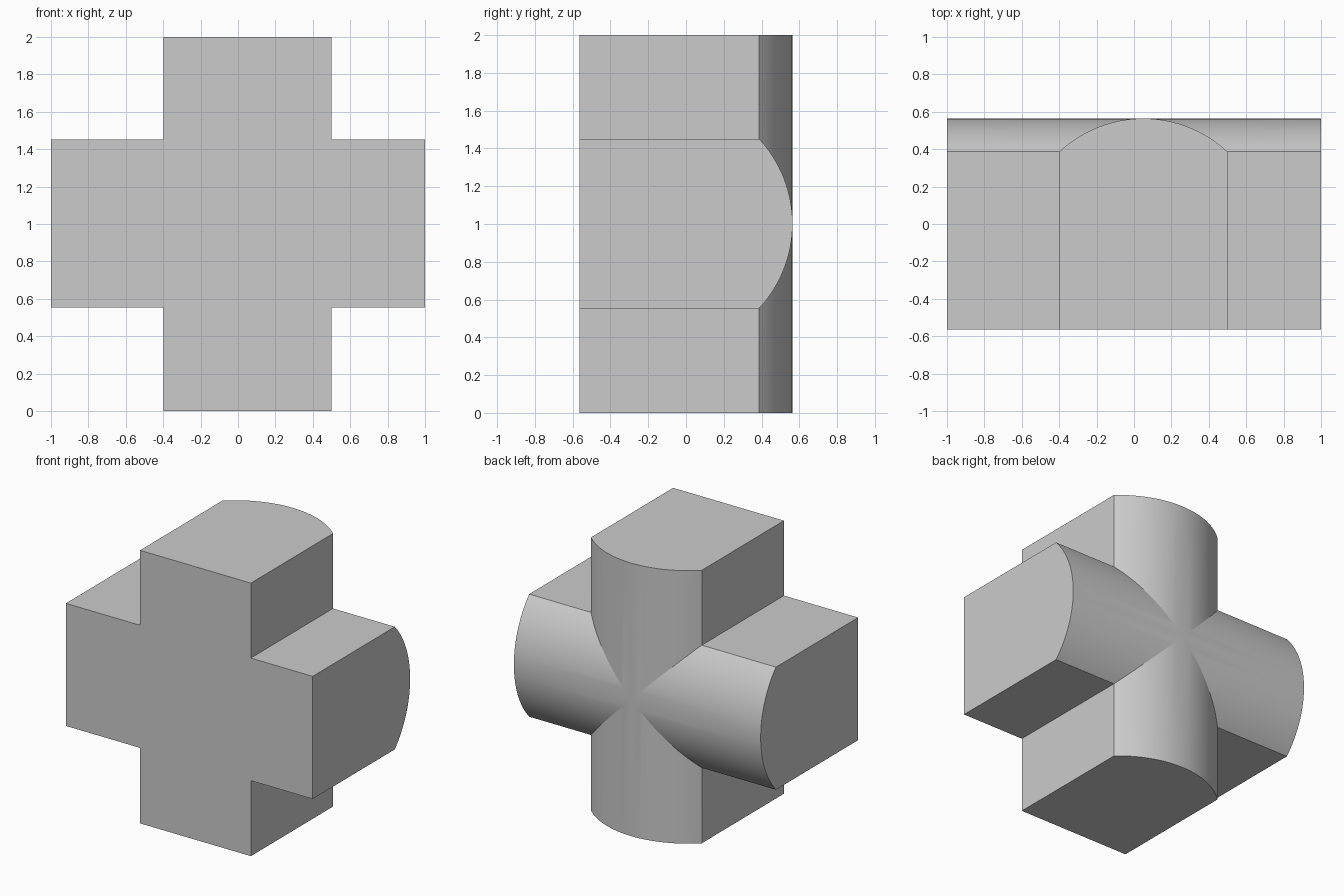
import bpy, bmesh, math

if "Cube" in bpy.data.objects:
    bpy.data.objects.remove(bpy.data.objects["Cube"])

HALF, MID_X, MID_Z = 0.449, 0.05, 1.002   # bar half width and bar centre lines
FRONT, SHOULDER, CROWN = -0.564, 0.387, 0.564
SEGMENTS = 32


def bar_profile():
    """Flat front and sides with a shallow arched back, as (across, depth)."""
    sag = CROWN - SHOULDER
    radius = (HALF ** 2 + sag ** 2) / (2 * sag)
    sweep = math.asin(HALF / radius)
    points = [(-HALF, FRONT), (HALF, FRONT)]
    for i in range(SEGMENTS + 1):
        a = sweep * (1 - 2 * i / SEGMENTS)
        points.append((radius * math.sin(a), CROWN - radius + radius * math.cos(a)))
    return points


def make_bar(name, place, length_vector):
    bm = bmesh.new()
    face = bm.faces.new([bm.verts.new(place(a, d)) for a, d in bar_profile()])
    new = bmesh.ops.extrude_face_region(bm, geom=[face])["geom"]
    verts = [g for g in new if isinstance(g, bmesh.types.BMVert)]
    bmesh.ops.translate(bm, verts=verts, vec=length_vector)
    bmesh.ops.recalc_face_normals(bm, faces=bm.faces)
    mesh = bpy.data.meshes.new(name)
    bm.to_mesh(mesh)
    bm.free()
    obj = bpy.data.objects.new(name, mesh)
    bpy.context.collection.objects.link(obj)
    return obj


# Upright and crossing bars share one arched profile
cross = make_bar("cross_block", lambda a, d: (MID_X + a, d, 0), (0, 0, 2))
arm = make_bar("cross_arm", lambda a, d: (-1, d, MID_Z + a), (2, 0, 0))

# Merge the bars into one solid
union = cross.modifiers.new("join_arm", 'BOOLEAN')
union.operation = 'UNION'
union.solver = 'EXACT'
union.object = arm
bpy.context.view_layer.objects.active = cross
cross.select_set(True)
arm.select_set(False)
bpy.ops.object.modifier_apply(modifier=union.name)
bpy.data.objects.remove(arm)

# Smooth arches, crisp edges and creases
bpy.ops.object.shade_smooth_by_angle(angle=math.radians(6))
